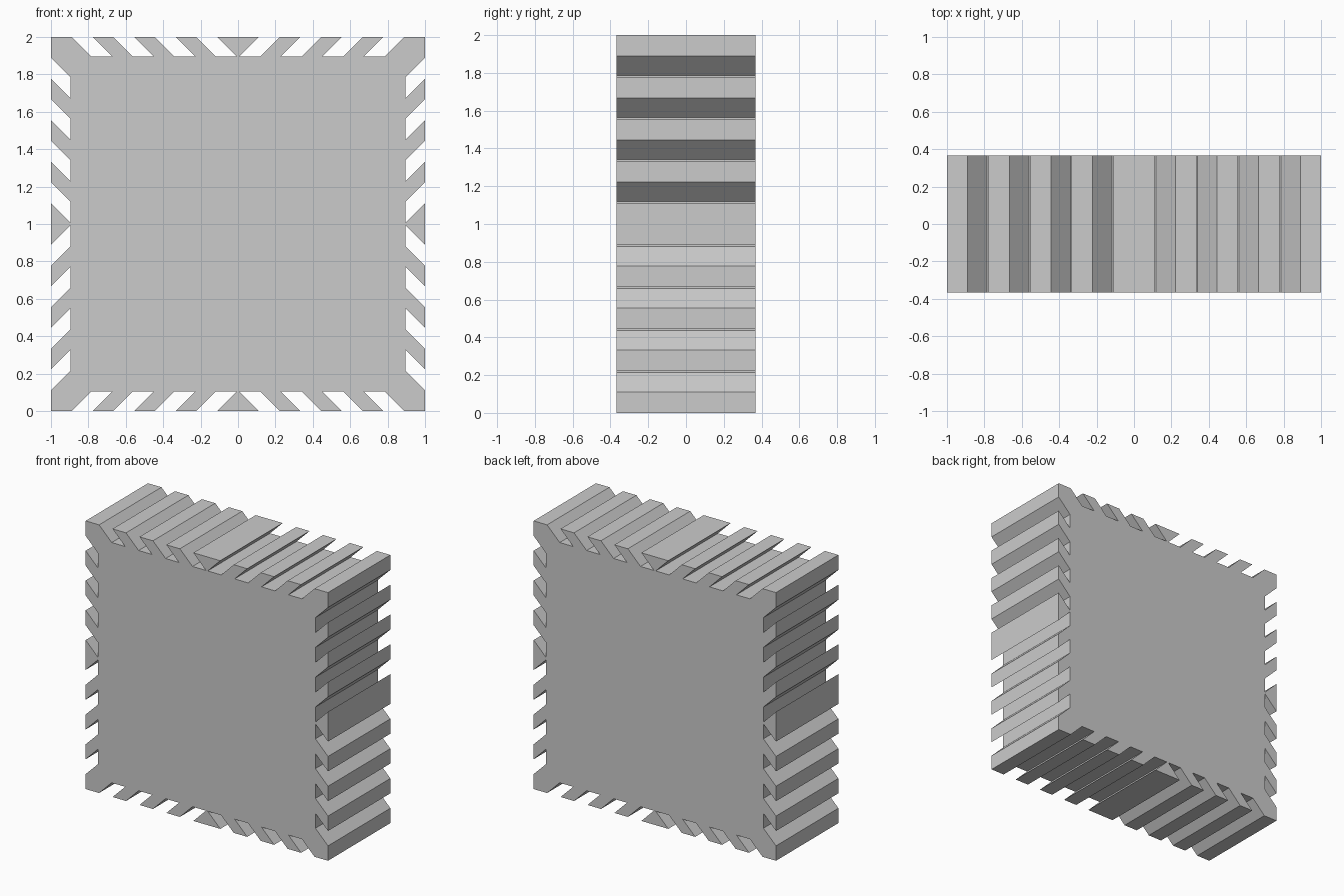
import bpy, bmesh
from math import pi
from mathutils import Matrix, Vector

if "Cube" in bpy.data.objects:
    bpy.data.objects.remove(bpy.data.objects["Cube"])

STEP = 1 / 9      # tooth and gap width along each edge
DEPTH = 0.104     # depth of the slanted grooves
HALF_Y = 0.3675   # half thickness

# Grooves on one half of an edge: (distance from middle, inset), slanted away from the centre
half = []
for k in range(4):
    a = (2 * k + 1) * STEP
    half += [(a, 0), (a - DEPTH, DEPTH), (a + STEP - DEPTH, DEPTH), (a + STEP, 0)]

# One full edge, starting at its corner, mirrored about its middle
edge = [(-1, 0)] + [(-t, d) for t, d in reversed(half)] + half

# Four rotated edges make the closed outline
outline = []
for q in range(4):
    turn = Matrix.Rotation(q * pi / 2, 2)
    outline += [turn @ Vector((t, d - 1)) for t, d in edge]

# Extrude the outline front to back
bm = bmesh.new()
front = bm.faces.new([bm.verts.new((p.x, -HALF_Y, p.y + 1)) for p in outline])
extruded = bmesh.ops.extrude_face_region(bm, geom=[front], use_keep_orig=True)
back = [v for v in extruded["geom"] if isinstance(v, bmesh.types.BMVert)]
bmesh.ops.translate(bm, verts=back, vec=(0, 2 * HALF_Y, 0))
bmesh.ops.recalc_face_normals(bm, faces=bm.faces)

mesh = bpy.data.meshes.new("grooved_block")
bm.to_mesh(mesh)
bm.free()
bpy.context.collection.objects.link(bpy.data.objects.new("grooved_block", mesh))
